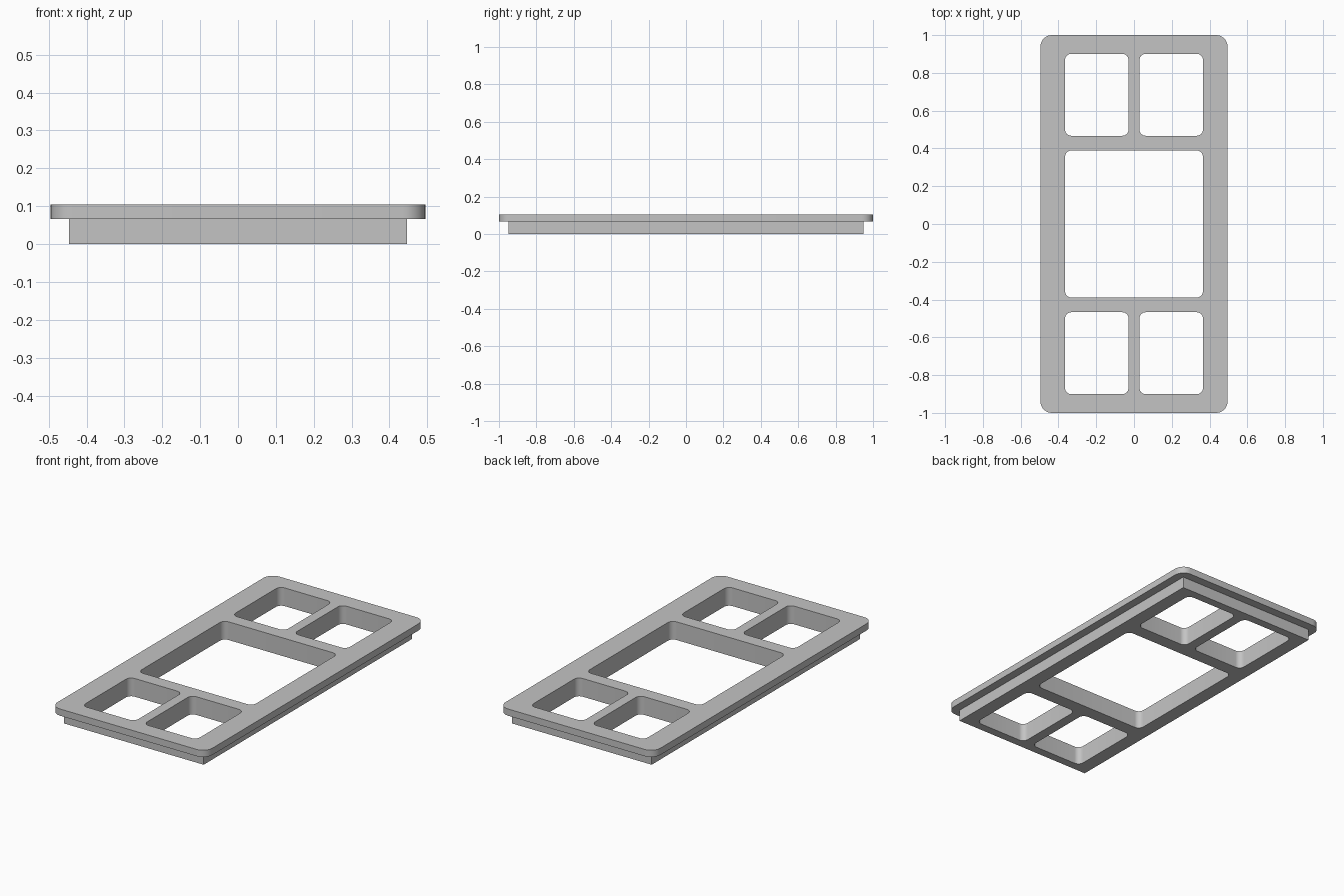
import bpy
import bmesh
from math import sin, cos, pi

cube = bpy.data.objects.get("Cube")
if cube:
    bpy.data.objects.remove(cube, do_unlink=True)

TOP, LEDGE, FLOOR = 0.105, 0.066, 0.0
HOLE_RADIUS = 0.033

grey = bpy.data.materials.new("plain_grey")
grey.use_nodes = True
colour = (0.55, 0.55, 0.55, 1)
grey.diffuse_color = colour
grey.node_tree.nodes["Principled BSDF"].inputs["Base Color"].default_value = colour

bm = bmesh.new()


def outline(x0, x1, y0, y1, radius, steps=8):
    """Points of a rectangle with rounded (or sharp) corners."""
    if radius == 0:
        return [(x0, y0), (x1, y0), (x1, y1), (x0, y1)]
    centres = [(x1 - radius, y1 - radius), (x0 + radius, y1 - radius),
               (x0 + radius, y0 + radius), (x1 - radius, y0 + radius)]
    points = []
    for quarter, (cx, cy) in enumerate(centres):
        for i in range(steps + 1):
            a = (quarter + i / steps) * pi / 2
            points.append((cx + radius * cos(a), cy + radius * sin(a)))
    return points


def wall(points, low, high):
    """Vertical band of faces; returns its bottom and top edge loops."""
    rings = [[bm.verts.new((x, y, z)) for x, y in points] for z in (low, high)]
    n = len(points)
    for i in range(n):
        j = (i + 1) % n
        bm.faces.new((rings[0][i], rings[0][j], rings[1][j], rings[1][i]))
    return [[bm.edges.get((r[i], r[(i + 1) % n])) for i in range(n)] for r in rings]


def cap(edges, up):
    bmesh.ops.triangle_fill(bm, edges=edges, use_beauty=True, normal=(0, 0, up))


# Outer walls: rounded flange above a smaller square-cornered base
flange_low, flange_high = wall(outline(-0.495, 0.495, -1, 1, 0.06), LEDGE, TOP)
base_low, base_high = wall(outline(-0.446, 0.446, -0.95, 0.95, 0), FLOOR, LEDGE)

# Openings: one large in the middle, a pair at each end
openings = [(-0.365, 0.365, -0.389, 0.389)]
for y0, y1 in ((0.467, 0.901), (-0.901, -0.467)):
    openings += [(0.029, 0.365, y0, y1), (-0.365, -0.029, y0, y1)]
top_edges, floor_edges = list(flange_high), list(base_low)
for rect in openings:
    low, high = wall(outline(*rect, HOLE_RADIUS), FLOOR, TOP)
    floor_edges += low
    top_edges += high

# Flat faces: top, underside of the flange, and bottom
cap(top_edges, 1)
cap(flange_low + base_high, -1)
cap(floor_edges, -1)
bmesh.ops.recalc_face_normals(bm, faces=bm.faces)

mesh = bpy.data.meshes.new("window_frame")
bm.to_mesh(mesh)
bm.free()
mesh.materials.append(grey)
frame = bpy.data.objects.new("window_frame", mesh)
bpy.context.collection.objects.link(frame)

# Smooth rounded corners, sharp rims
bpy.ops.object.select_all(action="DESELECT")
frame.select_set(True)
bpy.context.view_layer.objects.active = frame
bpy.ops.object.shade_smooth_by_angle(angle=pi / 6)
